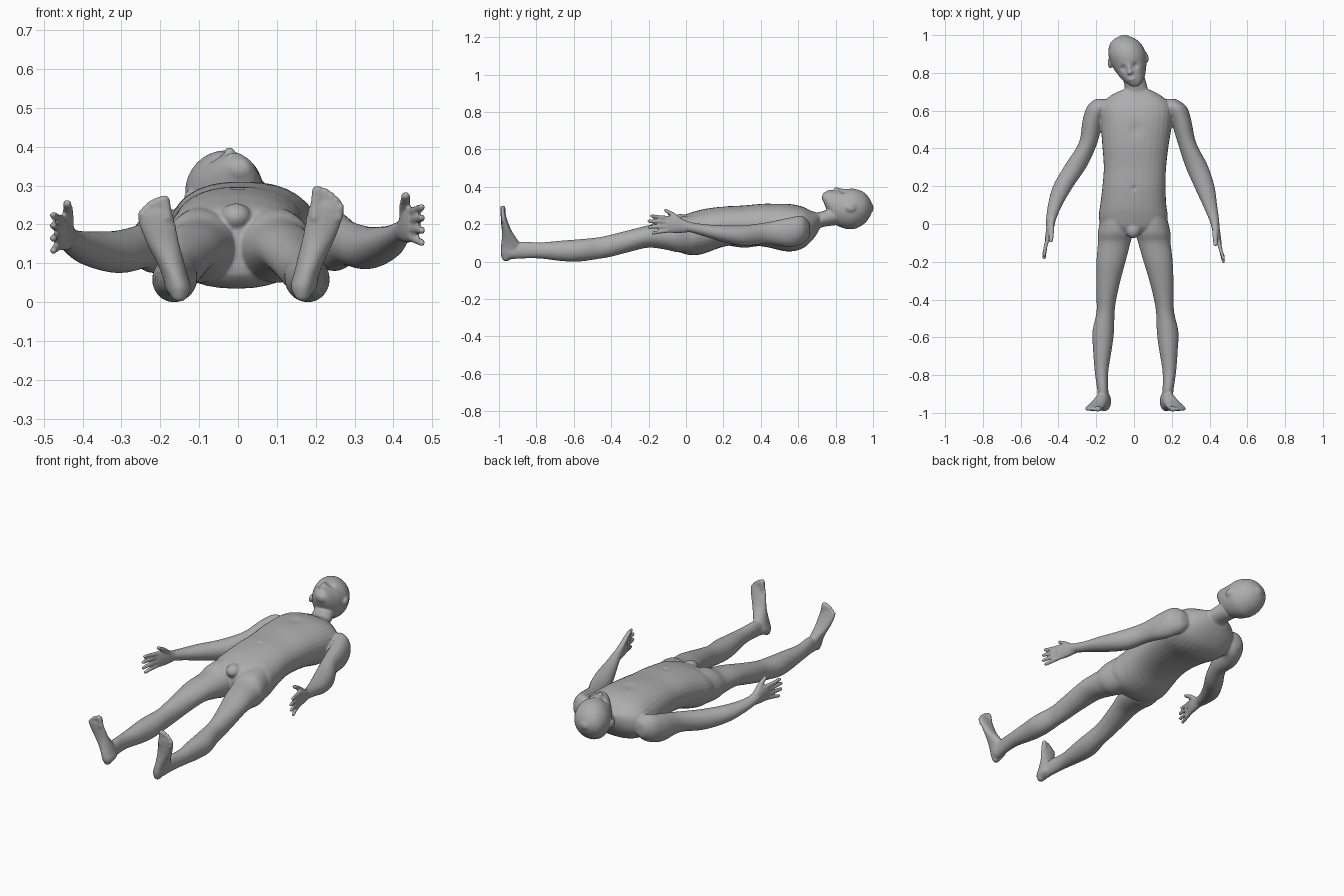
import bpy, bmesh, math
from mathutils import Matrix, Vector

if "Cube" in bpy.data.objects:
    bpy.data.objects.remove(bpy.data.objects["Cube"])

skin = bpy.data.materials.new("plain grey")
skin.diffuse_color = (0.42, 0.42, 0.42, 1)
skin.use_nodes = True
skin.node_tree.nodes["Principled BSDF"].inputs["Base Color"].default_value = skin.diffuse_color
parts = []


def finish(name, bm):
    bmesh.ops.recalc_face_normals(bm, faces=bm.faces)
    me = bpy.data.meshes.new(name)
    bm.to_mesh(me)
    bm.free()
    ob = bpy.data.objects.new(name, me)
    bpy.context.collection.objects.link(ob)
    parts.append(ob)


def smooth_rings(rings, steps=5):
    """Catmull-Rom through the rings."""
    out = []
    for i in range(len(rings) - 1):
        a, b, c, d = (rings[max(i - 1, 0)], rings[i], rings[i + 1],
                      rings[min(i + 2, len(rings) - 1)])
        for s in range(steps):
            t = s / steps
            out.append([0.5 * (2 * q + (r - p) * t + (2 * p - 5 * q + 4 * r - u) * t * t
                               + (3 * q - p - 3 * r + u) * t ** 3)
                        for p, q, r, u in zip(a, b, c, d)])
    return out + [list(rings[-1])]


def loft(name, rings, axis="y", dome=0.008, power=1.0, n=32):
    """Rings are (position on axis, centre x, half width, high, low)."""
    rs = smooth_rings(rings)
    sign = 1 if rs[-1][0] > rs[0][0] else -1

    def cap(r, direction, k, scale):
        m, h = (r[3] + r[4]) / 2, (r[3] - r[4]) / 2 * scale
        return [r[0] + direction * dome * k, r[1], r[2] * scale, m + h, m - h]
    rs = ([cap(rs[0], -sign, 1, 0.25), cap(rs[0], -sign, 0.7, 0.7)] + rs
          + [cap(rs[-1], sign, 0.7, 0.7), cap(rs[-1], sign, 1, 0.25)])
    bm = bmesh.new()
    loops = []
    for t, x, w, hi, lo in rs:
        loop = []
        for k in range(n):
            a = 2 * math.pi * k / n
            c, s = math.cos(a), math.sin(a)
            px = x + w * math.copysign(abs(c) ** power, c)
            q = (hi + lo) / 2 + (hi - lo) / 2 * math.copysign(abs(s) ** power, s)
            loop.append(bm.verts.new((px, t, q) if axis == "y" else (px, q, t)))
        loops.append(loop)
    for a, b in zip(loops, loops[1:]):
        for k in range(n):
            bm.faces.new((a[k], a[(k + 1) % n], b[(k + 1) % n], b[k]))
    bm.faces.new(loops[0])
    bm.faces.new(loops[-1])
    finish(name, bm)


def ellipsoid(name, centre, size, tilt=0):
    bm = bmesh.new()
    mat = (Matrix.Translation(centre) @ Matrix.Rotation(tilt, 4, "Z")
           @ Matrix.Diagonal((*size, 1)))
    bmesh.ops.create_uvsphere(bm, u_segments=24, v_segments=16, radius=1, matrix=mat)
    finish(name, bm)


def rod(name, points, axis="y"):
    """Finger or toe: points are (x, y, z, radius)."""
    if axis == "y":
        rings = [(y, x, r, z + r, z - r) for x, y, z, r in points]
    else:
        rings = [(z, x, r, y + r, y - r) for x, y, z, r in points]
    loft(name, rings, axis, n=16)


# torso and neck
loft("torso", [(.71, .012, .075, .265, .17), (.675, .01, .14, .275, .12),
               (.62, .013, .19, .30, .075), (.54, .013, .19, .315, .06),
               (.42, .008, .176, .315, .085), (.30, .005, .165, .305, .095),
               (.20, .0, .167, .30, .085), (.10, -.004, .175, .287, .05),
               (.04, -.004, .182, .272, .04), (-.02, -.004, .165, .25, .05),
               (-.05, -.004, .10, .22, .075)], power=.88)
loft("neck", [(.62, .012, .085, .275, .13), (.68, .012, .068, .268, .165),
              (.73, .01, .06, .275, .19), (.80, -.01, .06, .30, .20)])
ellipsoid("groin", (-.005, -.03, .225), (.04, .045, .035))

# head, leaning to one side
loft("head", [(.735, .004, .028, .372, .325), (.76, -.004, .053, .385, .265),
              (.80, -.016, .077, .388, .205), (.85, -.028, .094, .393, .182),
              (.90, -.036, .10, .395, .18), (.95, -.044, .085, .377, .205),
              (.98, -.048, .056, .345, .24), (.994, -.05, .026, .315, .27)])
ellipsoid("nose_bridge", (-.025, .82, .389), (.009, .025, .011), .2)
ellipsoid("nose_tip", (-.022, .803, .392), (.014, .012, .013), .2)
ellipsoid("lips", (-.009, .768, .383), (.022, .009, .008), .2)
ellipsoid("right_ear", (.064, .885, .292), (.012, .030, .022), .3)
ellipsoid("left_ear", (-.128, .85, .27), (.011, .028, .022), .1)

# legs and feet; the left one stands slightly closer in and lower
LEG = [(.06, .092, .075, .255, .06), (-.04, .10, .092, .243, .055),
       (-.10, .108, .086, .218, .068), (-.20, .128, .077, .20, .08),
       (-.30, .145, .064, .175, .058), (-.40, .158, .052, .15, .032),
       (-.47, .165, .048, .135, .02), (-.57, .178, .057, .125, .006),
       (-.66, .182, .05, .118, .008), (-.78, .187, .036, .108, .022),
       (-.88, .180, .029, .112, .022), (-.94, .175, .03, .10, .018)]
FOOT = [(.016, .166, .018, -.945, -.98), (.045, .168, .032, -.89, -.99),
        (.08, .177, .033, -.88, -.99), (.12, .19, .036, -.90, -.986),
        (.17, .208, .042, -.932, -.984), (.22, .222, .047, -.953, -.988),
        (.25, .228, .046, -.963, -.99), (.262, .229, .04, -.967, -.989)]
TOES = [(.197, .205, .305, .0145), (.216, .224, .300, .011), (.232, .24, .29, .0105),
        (.246, .253, .277, .010), (.259, .265, .26, .010)]
for side, name, dx, drop in ((1, "right", 0, 0), (-1, "left", .015, .08)):
    def place(x, y):
        return side * (x - dx * min(1, max(0, -y / .5)))
    loft(name + "_leg", [(y, place(x, y), w, hi, lo) for y, x, w, hi, lo in LEG])
    loft(name + "_foot", [(z * (1 - drop), place(x, -1), w, hi, lo)
                          for z, x, w, hi, lo in FOOT], axis="z")
    for i, (x0, x1, z, r) in enumerate(TOES):
        tip = z * (1 - drop) - .008
        rod(f"{name}_toe_{i}", [(place(x0, -1), -.977, .22, r),
                                (place((x0 + x1) / 2, -1), -.977, (tip + .22) / 2, r),
                                (place(x1, -1), -.98, tip, r)], "z")

# arms and hands: ring is (y, half width, high, low) with one x per side
ARM = [(.655, .04, .22, .13), (.62, .062, .25, .10), (.55, .055, .24, .085),
       (.43, .049, .215, .10), (.31, .060, .20, .09), (.20, .054, .20, .11),
       (.10, .038, .205, .14), (.02, .026, .217, .163), (-.01, .022, .222, .163)]
XS = {1: (.195, .217, .248, .28, .33, .372, .402, .425, .43),
      -1: (.175, .187, .217, .243, .307, .375, .418, .44, .444)}
FINGERS = [(.238, .25, -.185), (.217, .222, -.2), (.194, .19, -.198), (.172, .158, -.178)]
for side, name, dx, dy, dz in ((1, "right", 0, 0, 0), (-1, "left", .008, .02, -.02)):
    loft(name + "_arm", [(y, side * x, w, hi + dz * i / 8, lo + dz * i / 8)
                         for i, ((y, w, hi, lo), x) in enumerate(zip(ARM, XS[side]))])
    loft(name + "_palm", [(y + dy, side * (x + dx), w, hi + dz, lo + dz) for y, x, w, hi, lo in
                          ((.02, .425, .022, .217, .163), (-.03, .434, .021, .238, .158),
                           (-.07, .442, .018, .25, .158), (-.10, .45, .014, .25, .16))])
    for i, (z0, z1, y1) in enumerate(FINGERS):
        rod(f"{name}_finger_{i}", [
            (side * (.446 + dx), -.085 + dy, z0 + dz, .0115),
            (side * (.460 + dx), -.14 + dy, (z0 + z1) / 2 + dz, .0105),
            (side * (.474 + dx * .2), y1 + dy, z1 + dz, .0095)])
    rod(name + "_thumb", [(side * (.43 + dx), -.01 + dy, .21 + dz, .016),
                          (side * (.429 + dx), -.06 + dy, .25 + dz, .0145),
                          (side * (.432 + dx), -.11 + dy, .28 + dz, .0115)])

# fuse the parts into one smooth skin
bpy.ops.object.select_all(action="DESELECT")
for ob in parts:
    ob.select_set(True)
bpy.context.view_layer.objects.active = parts[0]
bpy.ops.object.join()
body = bpy.context.view_layer.objects.active
body.name = "body"
remesh = body.modifiers.new("fuse", "REMESH")
remesh.mode = "VOXEL"
remesh.voxel_size = .0052
soften = body.modifiers.new("soften", "SMOOTH")
soften.factor = .5
soften.iterations = 6
for m in ("fuse", "soften"):
    bpy.ops.object.modifier_apply(modifier=m)

# eye sockets, mouth line, navel and breastbone pressed into the front
DENTS = [((-.058, .825), .016, .012), ((.006, .838), .016, .012), ((-.01, .768), .007, .003),
         ((0, .19), .012, .006), ((.01, .5), .035, .006)]
for v in body.data.vertices:
    if v.co.z > .25:
        for c, r, depth in DENTS:
            d = (Vector(v.co[:2]) - Vector(c)).length
            v.co.z -= depth * math.exp(-(d / r) ** 2)

# rest on the ground
low = min(v.co.z for v in body.data.vertices)
for v in body.data.vertices:
    v.co.z -= low
body.data.materials.clear()
body.data.materials.append(skin)
for p in body.data.polygons:
    p.use_smooth = True
    p.material_index = 0
